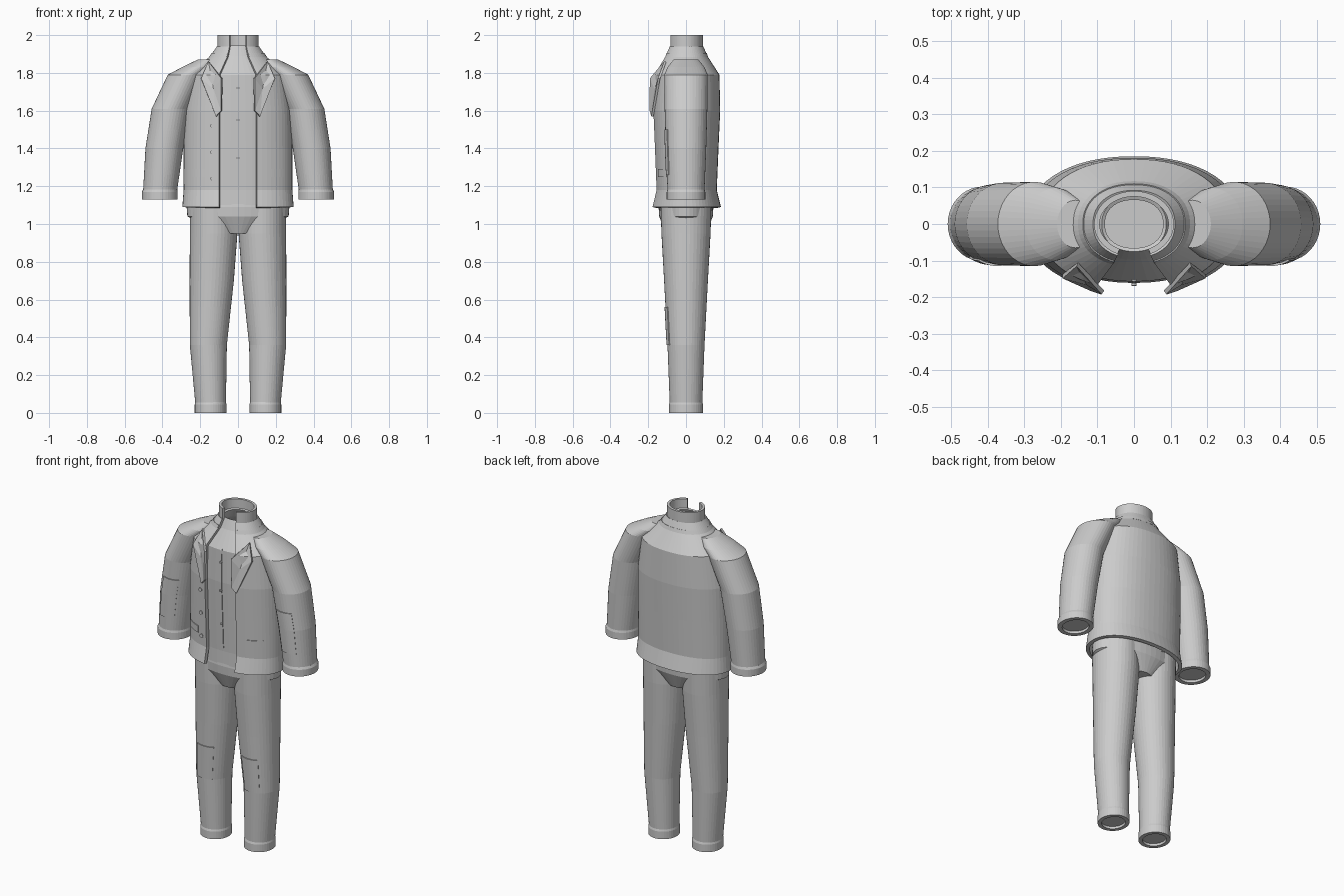
import bpy, bmesh, math
from mathutils import Vector

if "Cube" in bpy.data.objects:
    bpy.data.objects.remove(bpy.data.objects["Cube"])

GREY = bpy.data.materials.new("light grey cloth")
GREY.diffuse_color = (0.6, 0.6, 0.6, 1)
GREY.use_nodes = True
GREY.node_tree.nodes["Principled BSDF"].inputs["Base Color"].default_value = GREY.diffuse_color


def finish(name, verts, faces, thick=0.0, normals=True):
    me = bpy.data.meshes.new(name)
    me.from_pydata(verts, [], faces)
    bm = bmesh.new()
    bm.from_mesh(me)
    if normals:
        bmesh.ops.recalc_face_normals(bm, faces=bm.faces)
    bm.to_mesh(me)
    bm.free()
    me.materials.append(GREY)
    ob = bpy.data.objects.new(name, me)
    bpy.context.collection.objects.link(ob)
    if thick:
        mod = ob.modifiers.new("thickness", 'SOLIDIFY')
        mod.thickness = thick
        mod.offset = -1
    return ob


def point(ring, t, p, off=0.0):
    # t = 0 is the front (-y), growing towards +x
    z, cx, a, b = ring[:4]
    s, c = math.sin(t), math.cos(t)
    e = 2 / p
    return (cx + (a + off) * math.copysign(abs(s) ** e, s),
            -(b + off) * math.copysign(abs(c) ** e, c), z)


def loft(name, rings, n=48, p=2.0, caps=True, thick=0.0):
    verts = [point(r, 2 * math.pi * i / n, p) for r in rings for i in range(n)]
    faces = [(j * n + i, j * n + (i + 1) % n, (j + 1) * n + (i + 1) % n, (j + 1) * n + i)
             for j in range(len(rings) - 1) for i in range(n)]
    if caps:
        faces += [tuple(range(n))[::-1], tuple(range((len(rings) - 1) * n, len(rings) * n))]
    return finish(name, verts, faces, thick)


def open_loft(name, rings, n=56, p=2.0, thick=0.02):
    # shell with a front opening; ring = (z, cx, a, b, half_gap)
    verts = []
    for r in rings:
        t0 = math.asin((r[4] / r[2]) ** (p / 2))
        verts += [point(r, t0 + (2 * math.pi - 2 * t0) * i / n, p) for i in range(n + 1)]
    m = n + 1
    # faces wound outward so the wall thickens inward
    faces = [(j * m + i, j * m + i + 1, (j + 1) * m + i + 1, (j + 1) * m + i)
             for j in range(len(rings) - 1) for i in range(n)]
    return finish(name, verts, faces, thick, normals=False)


def ring_at(rings, z):
    rs = sorted(rings)
    for lo, hi in zip(rs, rs[1:]):
        if lo[0] <= z <= hi[0]:
            f = (z - lo[0]) / (hi[0] - lo[0])
            return tuple(l + (h - l) * f for l, h in zip(lo, hi))
    return rs[-1]


def patch(name, rings, t0, t1, z0, z1, p=2.0, off=0.005, n=10):
    # thin curved plate that follows a lofted surface
    zs = sorted({z0, z1} | {r[0] for r in rings if z0 < r[0] < z1})
    verts = [point(ring_at(rings, z), t0 + (t1 - t0) * i / n, p, off)
             for z in zs for i in range(n + 1)]
    m = n + 1
    faces = [(j * m + i, j * m + i + 1, (j + 1) * m + i + 1, (j + 1) * m + i)
             for j in range(len(zs) - 1) for i in range(n)]
    return finish(name, verts, faces, 0.008, normals=False)


def side(rings, s):
    return [(r[0], s * r[1]) + tuple(r[2:]) for r in rings]


P = 2.2
# jacket body with open front
JACKET = [(1.09, 0, .295, .185, .10), (1.18, 0, .288, .163, .10), (1.40, 0, .288, .172, .10),
          (1.60, 0, .285, .181, .10), (1.79, 0, .258, .177, .10), (1.89, 0, .146, .113, .055),
          (1.94, 0, .112, .092, .045)]
open_loft("jacket_body", JACKET, p=P)

# collar band and the raised seam at its base
open_loft("collar", [(1.93, 0, .109, .09, .045), (2.0, 0, .109, .09, .045)], thick=.015)
open_loft("collar_seam", [(1.885, 0, .153, .117, .06), (1.905, 0, .140, .110, .055)], p=P, thick=.01)

# shirt under the jacket, with placket and buttons
SHIRT = [(1.10, 0, .262, .143), (1.18, 0, .262, .142), (1.40, 0, .262, .152), (1.60, 0, .258, .161),
         (1.79, 0, .232, .157), (1.89, 0, .122, .098), (1.945, 0, .088, .075)]
loft("shirt", SHIRT, p=P, caps=False, thick=.01)
patch("shirt_placket", SHIRT, -.015, .015, 1.20, 1.80, p=P, off=.004, n=4)


def button(name, x, y, z, r=.011):
    bpy.ops.mesh.primitive_cylinder_add(vertices=16, radius=r, depth=.012, location=(x, y, z),
                                        rotation=(math.pi / 2, 0, 0))
    bpy.context.object.name = name
    bpy.context.object.data.materials.append(GREY)


for i, z in enumerate((1.24, 1.38, 1.52)):
    r = ring_at(JACKET, z)
    y = point(r, math.asin((.135 / r[2]) ** (P / 2)), P)[1]
    button(f"jacket_button_{i + 1}", -.135, y, z)
for i, z in enumerate((1.35, 1.55, 1.72)):
    button(f"shirt_button_{i + 1}", 0, -ring_at(SHIRT, z)[3] - .004, z, .007)

# hips joining the two legs
loft("hips", [(.95, 0, .10, .105), (1.04, 0, .268, .142), (1.09, 0, .272, .145), (1.13, 0, .26, .14)])

SLEEVE = [(1.145, .413, .082, .088), (1.18, .412, .090, .098), (1.40, .39, .100, .107),
          (1.61, .355, .102, .113), (1.79, .272, .100, .115), (1.83, .215, .082, .098),
          (1.872, .16, .05, .065)]
CUFF = [(1.13, .414, .095, .102), (1.17, .414, .095, .102), (1.183, .412, .090, .098)]
LEG = [(.015, .145, .070, .074), (.05, .145, .081, .086), (.36, .157, .098, .098),
       (.70, .139, .117, .116), (.95, .129, .126, .130), (1.11, .129, .126, .135)]
HEM = [(0, .145, .084, .090), (.045, .145, .084, .090), (.057, .145, .081, .086)]

for s, tag in ((1, "right"), (-1, "left")):
    # sleeves, cuffs and elbow patches
    sl = side(SLEEVE, s)
    loft(tag + "_sleeve", sl, n=40)
    loft(tag + "_cuff", side(CUFF, s), n=40, caps=False, thick=.025)
    patch(tag + "_sleeve_patch", sl, -.5, .5, 1.26, 1.50)
    # trouser legs, hems and knee patches
    lg = side(LEG, s)
    loft(tag + "_leg", lg, n=40)
    loft(tag + "_leg_hem", side(HEM, s), n=40, caps=False, thick=.022)
    patch(tag + "_knee_patch", lg, -.5, .5, .36, .56)
    # jacket pocket flap
    t = .75 * s
    patch(tag + "_pocket", JACKET, t - .2, t + .2, 1.25, 1.29, p=P, off=.004)
    # lapel standing off the chest
    pts = [(.155, -.11, 1.86), (.085, -.187, 1.77), (.088, -.187, 1.60),
           (.115, -.178, 1.57), (.195, -.143, 1.77)]
    pts = [(s * x, y, z) for x, y, z in pts]
    c = sum((Vector(q) for q in pts), Vector()) / 5
    faces = [(i, (i + 1) % 5, 5) for i in range(5)]
    if s > 0:
        faces = [f[::-1] for f in faces]
    lap = finish(tag + "_lapel", pts + [tuple(c)], faces, .012, normals=False)
    lap.modifiers[0].offset = 0
